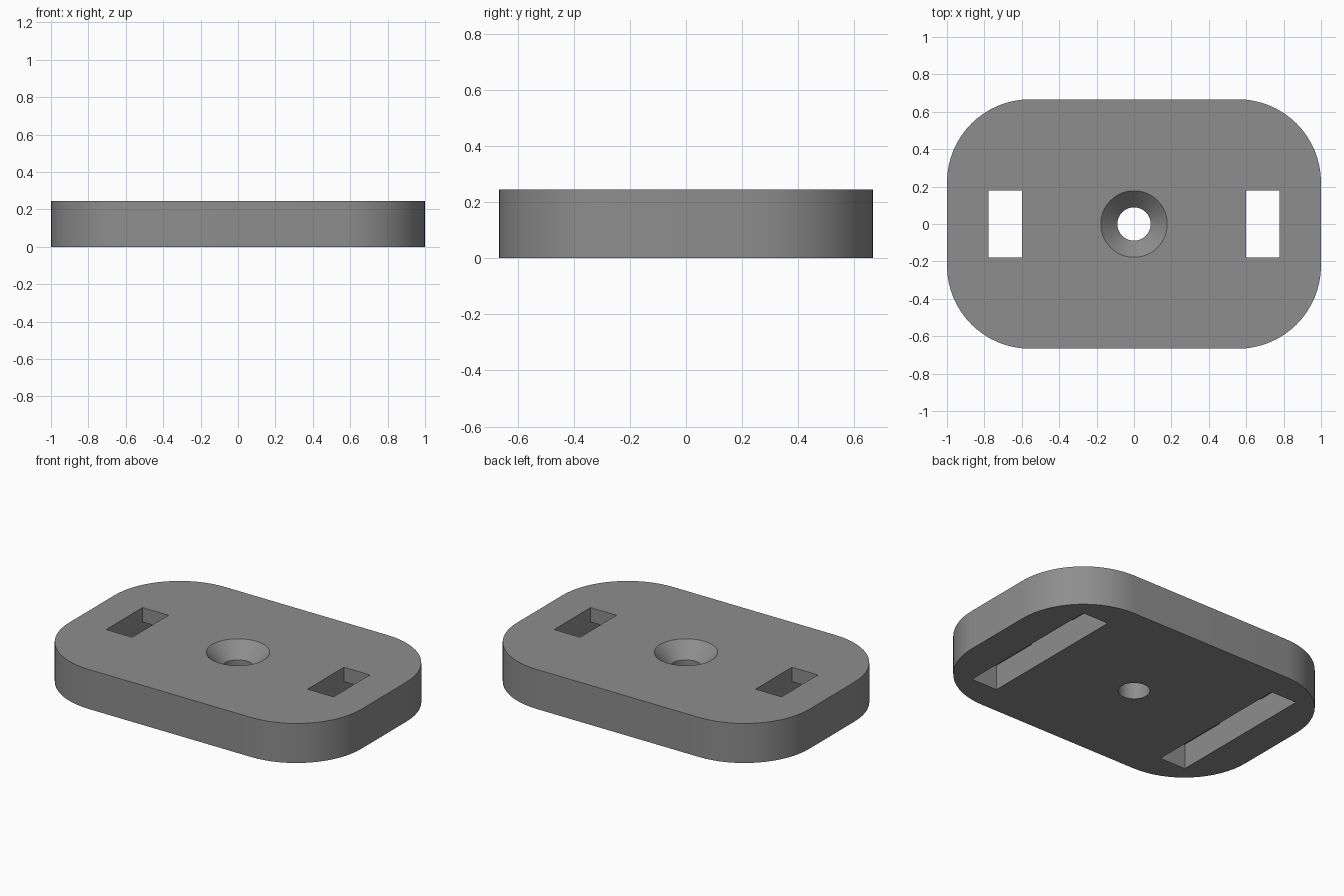
import bpy, bmesh, math

if "Cube" in bpy.data.objects:
    bpy.data.objects.remove(bpy.data.objects["Cube"])

H = 0.2444            # plate thickness
grey = bpy.data.materials.new("mid_grey")
grey.diffuse_color = (0.27, 0.27, 0.27, 1)
grey.use_nodes = True
grey.node_tree.nodes["Principled BSDF"].inputs["Base Color"].default_value = grey.diffuse_color


def make(name, bm):
    bmesh.ops.recalc_face_normals(bm, faces=bm.faces)
    me = bpy.data.meshes.new(name)
    bm.to_mesh(me)
    bm.free()
    me.materials.append(grey)
    ob = bpy.data.objects.new(name, me)
    bpy.context.collection.objects.link(ob)
    return ob


def loft(name, rings):
    """Skin stacked rings of equal length and cap both ends."""
    bm = bmesh.new()
    vs = [[bm.verts.new(p) for p in r] for r in rings]
    n = len(rings[0])
    for a, b in zip(vs, vs[1:]):
        for i in range(n):
            j = (i + 1) % n
            bm.faces.new((a[i], a[j], b[j], b[i]))
    bm.faces.new(vs[0])
    bm.faces.new(vs[-1])
    return make(name, bm)


def rounded_rect(hx, hy, r, z, seg=16):
    pts = []
    for q, (sx, sy) in enumerate([(1, 1), (-1, 1), (-1, -1), (1, -1)]):
        for i in range(seg + 1):
            a = math.pi / 2 * (q + i / seg)
            pts.append((sx * (hx - r) + r * math.cos(a), sy * (hy - r) + r * math.sin(a), z))
    return pts


def circle(r, z, n=64):
    return [(r * math.cos(2 * math.pi * i / n), r * math.sin(2 * math.pi * i / n), z) for i in range(n)]


def box(name, x, hx, hy, z0, z1):
    return loft(name, [[(x + a * hx, b * hy, z) for a, b in ((1, 1), (-1, 1), (-1, -1), (1, -1))]
                       for z in (z0, z1)])


# Rounded plate
plate = loft("mounting_plate", [rounded_rect(1, 0.6667, 0.4444, z) for z in (0, H)])

# Countersunk screw hole
e = 0.05
cutters = [loft("screw_hole_cutter", [circle(0.0889, -e), circle(0.0889, H - 0.0889),
                                      circle(0.1778, H), circle(0.1778, H + e)])]

# Strap slots: short opening on top, long pocket underneath
for side, x in (("left", -0.6889), ("right", 0.6889)):
    cutters.append(box(side + "_opening_cutter", x, 0.0889, 0.1778, 0.05, H + e))
    cutters.append(box(side + "_pocket_cutter", x, 0.0889, 0.484, -e, H - 0.0889))

for c in cutters:
    m = plate.modifiers.new(c.name, 'BOOLEAN')
    m.operation = 'DIFFERENCE'
    m.solver = 'EXACT'
    m.object = c
    c.hide_render = True

# Bake the cuts, remove the cutters, then smooth the curved walls
bpy.context.view_layer.objects.active = plate
plate.select_set(True)
for m in list(plate.modifiers):
    bpy.ops.object.modifier_apply(modifier=m.name)
for c in cutters:
    bpy.data.objects.remove(c)
bpy.ops.object.shade_smooth_by_angle(angle=math.radians(30))
